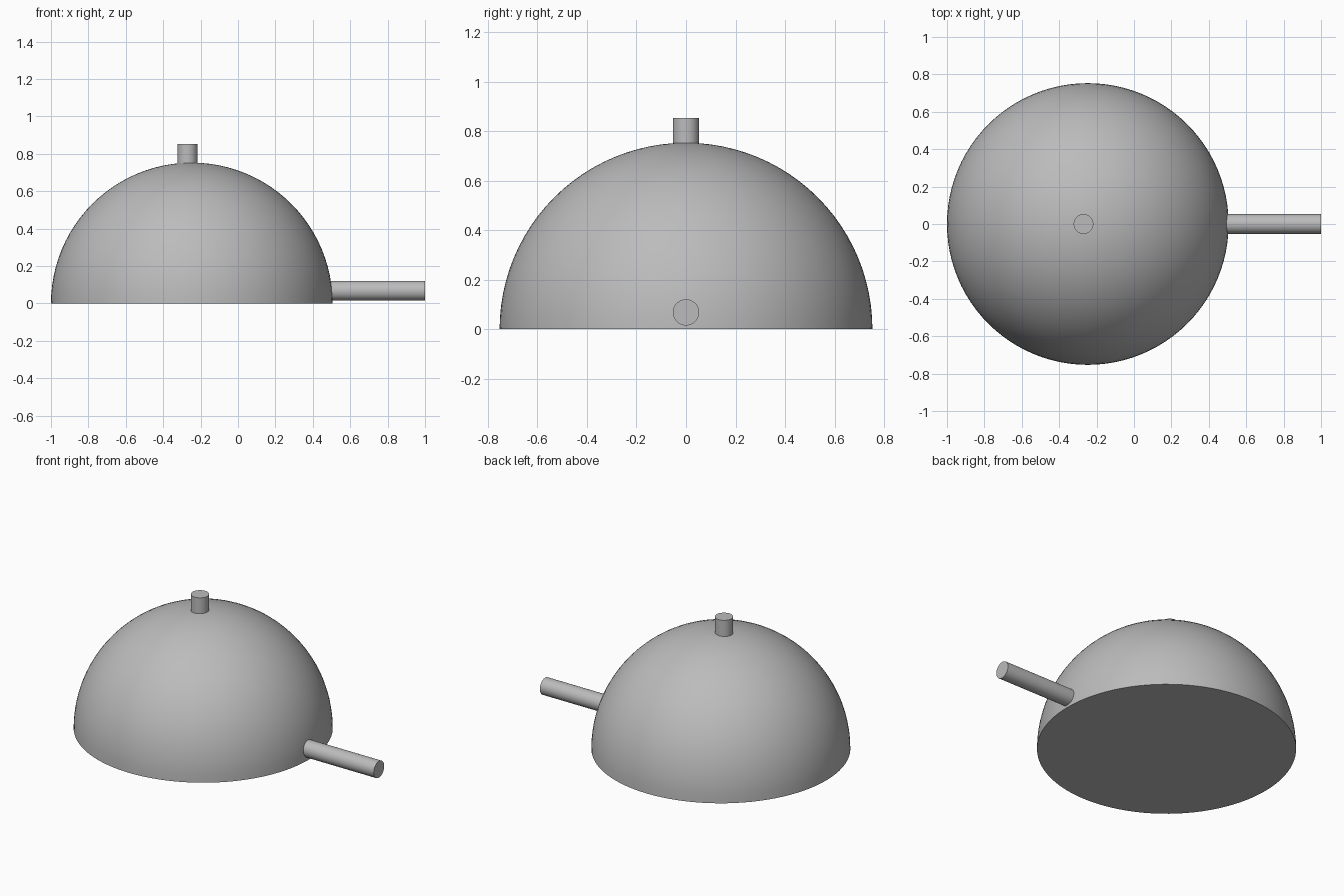
import bpy
import bmesh
import math
from mathutils import Matrix, Vector

cube = bpy.data.objects.get("Cube")
if cube:
    bpy.data.objects.remove(cube, do_unlink=True)

GREY = (0.5, 0.5, 0.5, 1)
grey = bpy.data.materials.new("plain_grey")
grey.use_nodes = True
grey.diffuse_color = GREY
grey.node_tree.nodes["Principled BSDF"].inputs["Base Color"].default_value = GREY

RADIUS = 0.753
CENTRE_X = RADIUS - 1
ROD_RADIUS = 0.053


def finish(name, bm):
    """Turn a bmesh into a grey object, smooth apart from its sharp rims."""
    bmesh.ops.recalc_face_normals(bm, faces=bm.faces)
    mesh = bpy.data.meshes.new(name)
    bm.to_mesh(mesh)
    bm.free()
    mesh.materials.append(grey)
    obj = bpy.data.objects.new(name, mesh)
    bpy.context.collection.objects.link(obj)
    bpy.ops.object.select_all(action="DESELECT")
    obj.select_set(True)
    bpy.context.view_layer.objects.active = obj
    bpy.ops.object.shade_smooth_by_angle(angle=math.radians(35))
    return obj


def rod(name, start, end):
    """Capped cylinder between two points."""
    start, end = Vector(start), Vector(end)
    axis = end - start
    turn = axis.to_track_quat("Z", "Y").to_matrix().to_4x4()
    bm = bmesh.new()
    bmesh.ops.create_cone(bm, cap_ends=True, segments=48, radius1=ROD_RADIUS,
                          radius2=ROD_RADIUS, depth=axis.length,
                          matrix=Matrix.Translation((start + end) / 2) @ turn)
    return finish(name, bm)


# Half-sphere body with a flat closed base
bm = bmesh.new()
bmesh.ops.create_uvsphere(bm, u_segments=96, v_segments=48, radius=RADIUS,
                          matrix=Matrix.Translation((CENTRE_X, 0, 0)))
bmesh.ops.bisect_plane(bm, geom=bm.verts[:] + bm.edges[:] + bm.faces[:],
                       plane_co=(0, 0, 0), plane_no=(0, 0, 1), clear_inner=True)
bmesh.ops.contextual_create(bm, geom=[e for e in bm.edges if e.is_boundary])
finish("dome", bm)

# Short knob on the crown and side handle, both sunk slightly into the dome
rod("top_knob", (-0.27, 0, 0.72), (-0.27, 0, 0.853))
rod("side_handle", (0.47, 0, 0.068), (1, 0, 0.068))
